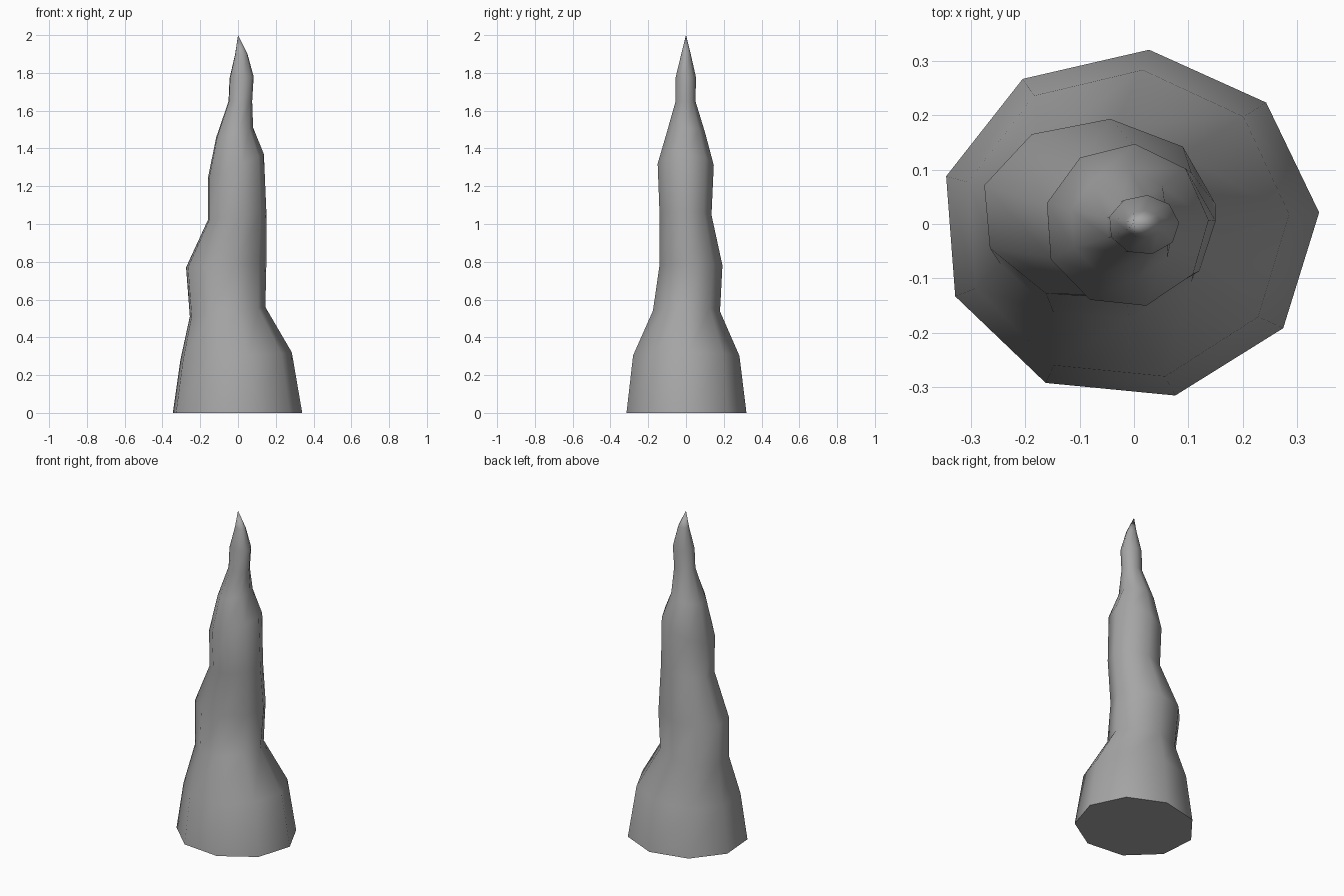
import bpy
import bmesh
from math import sin, cos, radians

cube = bpy.data.objects.get("Cube")
if cube:
    bpy.data.objects.remove(cube)

SIDES = 9
ANGLES = [radians(4 + 360 / SIDES * i) for i in range(SIDES)]

# Rings of the spire: x min, x max, y min, y max, z at left edge, z at right edge
RINGS = [
    (-0.345, 0.34, -0.315, 0.32, 0, 0),
    (-0.305, 0.285, -0.28, 0.283, 0.28, 0.32),
    (-0.255, 0.145, -0.175, 0.18, 0.51, 0.56),
    (-0.275, 0.15, -0.14, 0.193, 0.77, 0.79),
    (-0.16, 0.15, -0.14, 0.135, 1.02, 1.07),
    (-0.16, 0.137, -0.15, 0.147, 1.24, 1.37),
    (-0.115, 0.08, -0.1, 0.1, 1.46, 1.51),
    (-0.05, 0.075, -0.055, 0.05, 1.65, 1.65),
    (-0.045, 0.083, -0.055, 0.053, 1.77, 1.78),
    (-0.015, 0.05, -0.025, 0.025, 1.9, 1.9),
]


def fit(values, low, high):
    """Scale values so that they span low to high."""
    a, b = min(values), max(values)
    return [low + (v - a) / (b - a) * (high - low) for v in values]


def make_ring(bm, x0, x1, y0, y1, z0, z1):
    xs = fit([cos(a) for a in ANGLES], x0, x1)
    ys = fit([sin(a) for a in ANGLES], y0, y1)
    zs = fit(xs, z0, z1)
    return [bm.verts.new(p) for p in zip(xs, ys, zs)]


# Rock spire: stacked uneven rings, a flat underside and a pointed tip
bm = bmesh.new()
rings = [make_ring(bm, *r) for r in RINGS]
bm.faces.new(rings[0][::-1])
for low, high in zip(rings, rings[1:]):
    for i in range(SIDES):
        j = (i + 1) % SIDES
        bm.faces.new((low[i], low[j], high[j], high[i]))
tip = bm.verts.new((0, 0, 2))
for i in range(SIDES):
    bm.faces.new((rings[-1][i], rings[-1][(i + 1) % SIDES], tip))
bmesh.ops.recalc_face_normals(bm, faces=bm.faces)
mesh = bpy.data.meshes.new("rock_spire")
bm.to_mesh(mesh)
bm.free()

spire = bpy.data.objects.new("rock_spire", mesh)
bpy.context.collection.objects.link(spire)

# Grey stone
stone = bpy.data.materials.new("grey_stone")
stone.use_nodes = True
colour = (0.38, 0.38, 0.38, 1)
stone.diffuse_color = colour
stone.node_tree.nodes["Principled BSDF"].inputs["Base Color"].default_value = colour
mesh.materials.append(stone)

# Smooth sides, sharp rim at the base
bpy.ops.object.select_all(action='DESELECT')
spire.select_set(True)
bpy.context.view_layer.objects.active = spire
bpy.ops.object.shade_smooth_by_angle(angle=radians(62))
